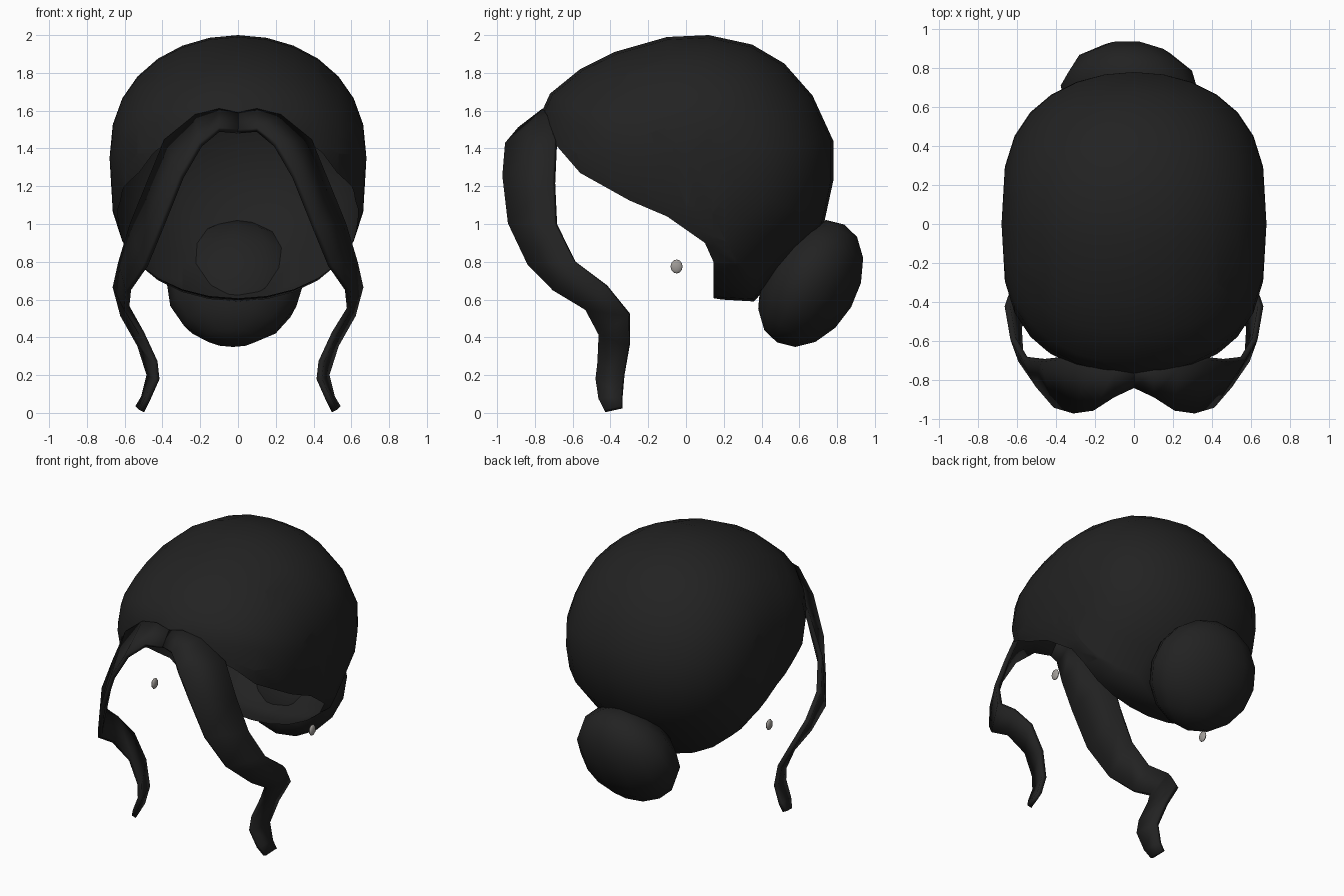
import bpy, bmesh
from math import sin, cos, pi, radians
from mathutils import Vector

if "Cube" in bpy.data.objects:
    bpy.data.objects.remove(bpy.data.objects["Cube"])


def material(name, rgb, rough):
    m = bpy.data.materials.new(name)
    m.use_nodes = True
    m.diffuse_color = (*rgb, 1)
    node = m.node_tree.nodes["Principled BSDF"]
    node.inputs["Base Color"].default_value = (*rgb, 1)
    node.inputs["Roughness"].default_value = rough
    return m


hair = material("black hair", (0.016, 0.016, 0.016), 0.8)
metal = material("grey metal", (0.36, 0.34, 0.32), 0.5)


def finish(bm, name, mat):
    for f in bm.faces:
        f.smooth = True
    me = bpy.data.meshes.new(name)
    bm.to_mesh(me)
    bm.free()
    me.materials.append(mat)
    ob = bpy.data.objects.new(name, me)
    bpy.context.collection.objects.link(ob)
    return ob


def ellipsoid(name, loc, size, rot, mat, u, v):
    bm = bmesh.new()
    bmesh.ops.create_uvsphere(bm, u_segments=u, v_segments=v, radius=1)
    ob = finish(bm, name, mat)
    ob.location, ob.scale, ob.rotation_euler = loc, size, rot
    return ob


# Hair cap: side profile (y, z) rounded off towards both ears
profile = [(-.77, 1.58), (-.72, 1.69), (-.56, 1.82), (-.38, 1.91), (-.1, 1.99),
           (.12, 2), (.35, 1.95), (.52, 1.85), (.67, 1.68), (.78, 1.44),
           (.78, 1.23), (.73, 1.0), (.55, .8), (.36, .59), (.19, .6),
           (0, .63), (-.4, .8), (-.72, 1.1), (-.79, 1.38)]
centre = Vector((0, 0, 1.35))
half_width, steps = .68, 14
bm = bmesh.new()
poles = [bm.verts.new(centre + Vector((s * half_width, 0, 0))) for s in (-1, 1)]
rows = []
for y, z in profile:
    arm = Vector((0, y, z)) - centre
    power = .65 + .22 * max(0, arm.normalized().z)
    row = [poles[0]]
    for i in range(1, steps):
        a = -pi / 2 + pi * i / steps
        row.append(bm.verts.new(centre + arm * cos(a) ** power
                                + Vector((half_width * sin(a), 0, 0))))
    rows.append(row + [poles[1]])
for a, b in zip(rows, rows[1:] + rows[:1]):
    for i in range(steps):
        corners = [a[i], a[i + 1], b[i + 1], b[i]]
        bm.faces.new(list(dict.fromkeys(corners)))

# Face opening: slice along the hairline, then drop everything beneath it
hairline = [(-.76, 1.56), (-.69, 1.42), (-.56, 1.27), (-.3, 1.125),
            (-.1, 1.04), (.1, .9), (.145, .8), (.15, .3)]


def slice_plane(y, z, ny, nz, keep):
    faces = [f for f in bm.faces if keep(f.calc_center_median())]
    geom = faces + list({e for f in faces for e in f.edges}) \
        + list({v for f in faces for v in f.verts})
    bmesh.ops.bisect_plane(bm, geom=geom, dist=1e-5, plane_co=(0, y, z),
                           plane_no=(0, ny, nz))


for (y0, z0), (y1, z1) in zip(hairline, hairline[1:]):
    slice_plane(y0, z0, z0 - z1, y1 - y0, lambda c: c.y < .4 and c.z < 1.75)


def below_hairline(c):
    if c.y < hairline[0][0]:
        return c.z < hairline[0][1]
    for (y0, z0), (y1, z1) in zip(hairline, hairline[1:]):
        if y0 <= c.y < y1:
            return c.z < z0 + (z1 - z0) * (c.y - y0) / (y1 - y0)
    return False


bmesh.ops.delete(bm, geom=[f for f in bm.faces
                           if below_hairline(f.calc_center_median())],
                 context='FACES')
bmesh.ops.recalc_face_normals(bm, faces=bm.faces)
if sum(f.normal.dot(f.calc_center_median() - centre) for f in bm.faces) < 0:
    bmesh.ops.reverse_faces(bm, faces=bm.faces)
finish(bm, "hair_cap", hair)

# Bun at the nape
ellipsoid("hair_bun", (-.015, .66, .685), (.365, .25, .36),
          (radians(-30), 0, radians(-8)), hair, 12, 8)

# Front locks: front edge and back edge of a ribbon, station by station
front_edge = [(0, -.83, 1.49), (.1, -.88, 1.5), (.2, -.95, 1.42),
              (.3, -.965, 1.25), (.4, -.935, 1), (.49, -.83, .78),
              (.58, -.7, .65), (.59, -.53, .55), (.51, -.46, .42),
              (.44, -.465, .27), (.43, -.475, .18), (.48, -.46, .07),
              (.51, -.43, .01)]
back_edge = [(0, -.76, 1.58), (.1, -.75, 1.6), (.22, -.73, 1.57),
             (.38, -.69, 1.44), (.47, -.7, 1.22), (.56, -.69, 1),
             (.62, -.59, .8), (.65, -.42, .67), (.61, -.3, .52),
             (.52, -.3, .36), (.47, -.33, .2), (.5, -.34, .08),
             (.53, -.34, .03)]
for side, label in ((1, "left"), (-1, "right")):
    bm = bmesh.new()
    rails = [[bm.verts.new((side * x, y, z)) for x, y, z in edge]
             for edge in (front_edge, back_edge)]
    for i in range(len(front_edge) - 1):
        quad = [rails[0][i], rails[0][i + 1], rails[1][i + 1], rails[1][i]]
        bm.faces.new(quad[::side])
    lock = finish(bm, label + "_front_lock", hair)
    thick = lock.modifiers.new("thickness", 'SOLIDIFY')
    thick.thickness, thick.offset = .03, 0

    # Ear stud
    ellipsoid(label + "_ear_stud", (side * .613, -.05, .775),
              (.015, .032, .037), (0, 0, 0), metal, 10, 6)
